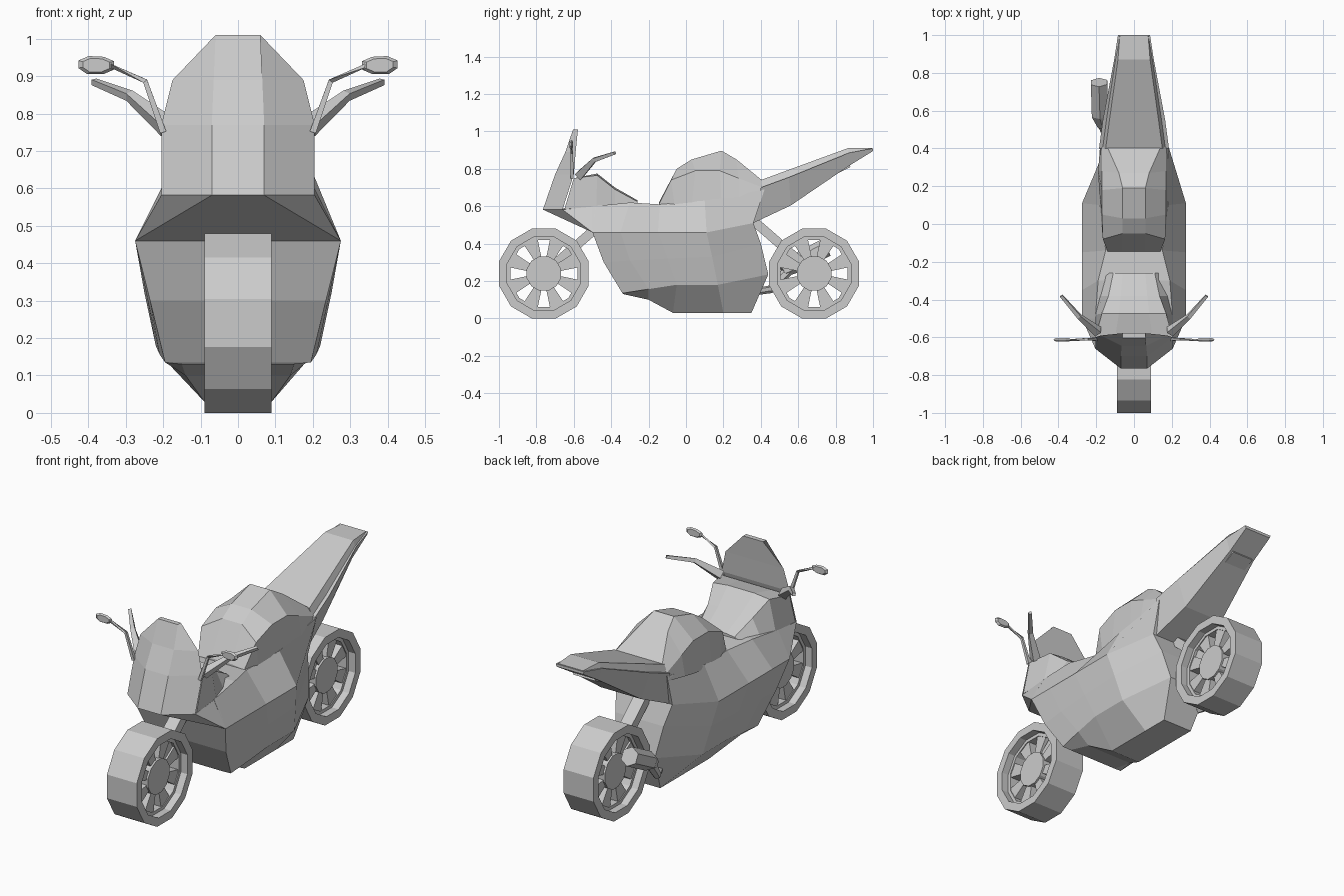
import bpy, bmesh, math
from mathutils import Vector

if "Cube" in bpy.data.objects:
    bpy.data.objects.remove(bpy.data.objects["Cube"])

grey = bpy.data.materials.new("plain grey")
grey.diffuse_color = (0.6, 0.6, 0.6, 1)
grey.use_nodes = True
grey.node_tree.nodes["Principled BSDF"].inputs["Base Color"].default_value = grey.diffuse_color


def finish(name, bm):
    bmesh.ops.remove_doubles(bm, verts=bm.verts, dist=1e-5)
    bmesh.ops.recalc_face_normals(bm, faces=bm.faces)
    me = bpy.data.meshes.new(name)
    bm.to_mesh(me)
    bm.free()
    me.materials.append(grey)
    ob = bpy.data.objects.new(name, me)
    bpy.context.collection.objects.link(ob)
    return ob


def bridge(bm, rings, closed=False):
    """Skin a row of equal rings; returns the ring vertices."""
    vs = [[bm.verts.new(p) for p in r] for r in rings]
    n = len(vs[0])
    pairs = list(zip(vs, vs[1:])) + ([(vs[-1], vs[0])] if closed else [])
    for a, b in pairs:
        for i in range(n):
            j = (i + 1) % n
            bm.faces.new((a[i], a[j], b[j], b[i]))
    return vs


def shell(name, halves):
    """Loft half sections that are mirrored in x, capped with strips."""
    bm = bmesh.new()
    rings = [h + [(-x, y, z) for x, y, z in reversed(h)] for h in halves]
    vs = bridge(bm, rings)
    n = len(halves[0])
    for r in (vs[0], vs[-1]):
        for i in range(n - 1):
            bm.faces.new((r[i], r[i + 1], r[2 * n - 2 - i], r[2 * n - 1 - i]))
    return finish(name, bm)


def hull(name, pts):
    bm = bmesh.new()
    for x, y, z in pts:
        for s in (1, -1):
            bm.verts.new((s * x, y, z))
    bmesh.ops.convex_hull(bm, input=bm.verts)
    return finish(name, bm)


def tube(name, path, sides=6, wide=1.0):
    """Tapered tube; path holds (x, y, z, radius)."""
    bm = bmesh.new()
    pts = [Vector(p[:3]) for p in path]
    rings = []
    for i, p in enumerate(pts):
        d = (pts[min(i + 1, len(pts) - 1)] - pts[max(i - 1, 0)]).normalized()
        ref = Vector((1, 0, 0)) if abs(d.x) < 0.7 else Vector((0, 1, 0))
        v = d.cross(ref).normalized()
        u = v.cross(d)
        ring = []
        for k in range(sides):
            a = math.tau * (k + 0.5) / sides
            ring.append(p + path[i][3] * (u * wide * math.cos(a) + v * math.sin(a)))
        rings.append(ring)
    vs = bridge(bm, rings)
    bm.faces.new(vs[0])
    bm.faces.new(vs[-1])
    return finish(name, bm)


def wheel(name, cy, cz=0.24):
    bm = bmesh.new()

    def circle(r, x, n=12):
        return [(x, cy + r * math.cos(math.tau * (k + 0.5) / n),
                 cz + r * math.sin(math.tau * (k + 0.5) / n)) for k in range(n)]
    # tyre and inner rim rings
    for ro, ri, w in ((0.2485, 0.203, 0.09), (0.204, 0.185, 0.05)):
        bridge(bm, [circle(ro, -w), circle(ro, w), circle(ri, w), circle(ri, -w)], True)
    # hub
    for r in bridge(bm, [circle(0.095, -0.055), circle(0.095, 0.055)]):
        bm.faces.new(r)
    # eight flared spokes
    for k in range(8):
        a = math.tau * (k + 0.5) / 8
        rings = []
        for r, h in ((0.085, 0.021), (0.195, 0.042)):
            rings.append([(x, cy + r * math.cos(a) - t * math.sin(a),
                           cz + r * math.sin(a) + t * math.cos(a))
                          for x, t in ((-.045, -h), (.045, -h), (.045, h), (-.045, h))])
        bridge(bm, rings)
    return finish(name, bm)


wheel("front_wheel", -0.76)
wheel("rear_wheel", 0.685)

# lower fairing: keel, lower edge, crease, widest line, top line
shell("main_fairing", [
    [(.15, -.335, .13), (.195, -.34, .135), (.235, -.44, .30), (.275, -.5, .46), (.205, -.5, .60)],
    [(.14, -.2, .10), (.21, -.2, .157), (.243, -.3, .31), (.275, -.35, .46), (.19, -.3, .62)],
    [(.09, -.07, .03), (.22, -.05, .18), (.25, -.1, .32), (.275, -.15, .46), (.15, -.14, .61)],
    [(.09, .2, .03), (.22, .17, .18), (.25, .14, .33), (.275, .11, .46), (.18, .1, .63)],
    [(.09, .35, .03), (.12, .44, .235), (.145, .4, .40), (.17, .36, .51), (.18, .42, .69)],
])

# pointed nose under the screen
hull("nose", [(.07, -.765, .582), (.205, -.66, .582), (.275, -.5, .46), (.205, -.48, .60)])

# screen, stacked bottom to top
shell("windscreen", [
    [(.07, -.765, .582), (.205, -.66, .582)],
    [(.07, -.70, .77), (.205, -.60, .77)],
    [(.065, -.645, .89), (.175, -.59, .89)],
    [(.06, -.604, 1.01), (.06, -.578, 1.01)],
])

# cowl behind the screen
shell("dash_cowl", [
    [(.205, -.65, .585), (.205, -.60, .75), (.10, -.60, .75)],
    [(.205, -.48, .595), (.17, -.475, .765), (.08, -.475, .775)],
    [(.18, -.38, .605), (.135, -.38, .69), (.07, -.38, .70)],
    [(.15, -.26, .61), (.11, -.26, .625), (.06, -.26, .632)],
])

# fuel tank hump
shell("tank", [
    [(.14, -.145, .60), (.14, -.145, .61), (.06, -.145, .62)],
    [(.165, -.06, .60), (.165, -.08, .74), (.06, -.05, .80)],
    [(.175, .03, .60), (.17, .05, .79), (.06, .03, .85)],
    [(.185, .19, .62), (.17, .18, .79), (.06, .19, .897)],
    [(.19, .28, .64), (.17, .28, .75), (.08, .27, .85)],
    [(.18, .41, .66), (.17, .41, .70), (.14, .405, .74)],
])

# tail unit and rear seat pad
shell("tail", [
    [(.15, .36, .51), (.185, .40, .70)],
    [(.12, .56, .604), (.165, .55, .755)],
    [(.08, .87, .815), (.105, .87, .885)],
    [(.08, 1.0, .895), (.085, 1.0, .91)],
])
shell("seat_pad", [
    [(.17, .40, .69), (.15, .40, .74)],
    [(.15, .55, .745), (.13, .55, .795)],
    [(.10, .87, .88), (.085, .87, .912)],
    [(.08, .995, .895), (.075, .995, .912)],
])
hull("tail_light", [(.065, .80, .77), (.065, .88, .81), (.065, .86, .85), (.065, .80, .85)])

# struts to the wheel hubs
tube("front_fork", [(0, -.46, .50, .035), (0, -.72, .275, .035)], 4, 1.4)
tube("rear_strut", [(0, .34, .54, .035), (0, .65, .27, .035)], 4, 1.4)

# handlebars and mirrors on both sides
for s, side in ((1, "right"), (-1, "left")):
    tube("handlebar_" + side, [(s * .19, -.57, .765, .03), (s * .29, -.49, .848, .016),
                               (s * .385, -.38, .885, .011)], 4)
    tube("mirror_stalk_" + side, [(s * .2, -.61, .75, .012), (s * .248, -.61, .887, .009),
                                  (s * .345, -.615, .93, .007)], 4)
    bm = bmesh.new()
    for y, k in ((-.622, .75), (-.613, 1), (-.604, .75)):
        for x, z in ((-.048, -.012), (-.02, -.024), (.025, -.024),
                     (.048, -.008), (.048, .012), (.02, .024), (-.02, .022), (-.048, .01)):
            bm.verts.new((s * (.379 + x * k), y, .93 + z * k))
    bmesh.ops.convex_hull(bm, input=bm.verts)
    finish("mirror_" + side, bm)

# exhaust on the left only
tube("exhaust_pipe", [(-.08, .34, .14, .02), (-.14, .45, .155, .022), (-.175, .56, .27, .03)])
tube("muffler", [(-.165, .52, .25, .03), (-.18, .58, .29, .05), (-.185, .75, .38, .05)])
